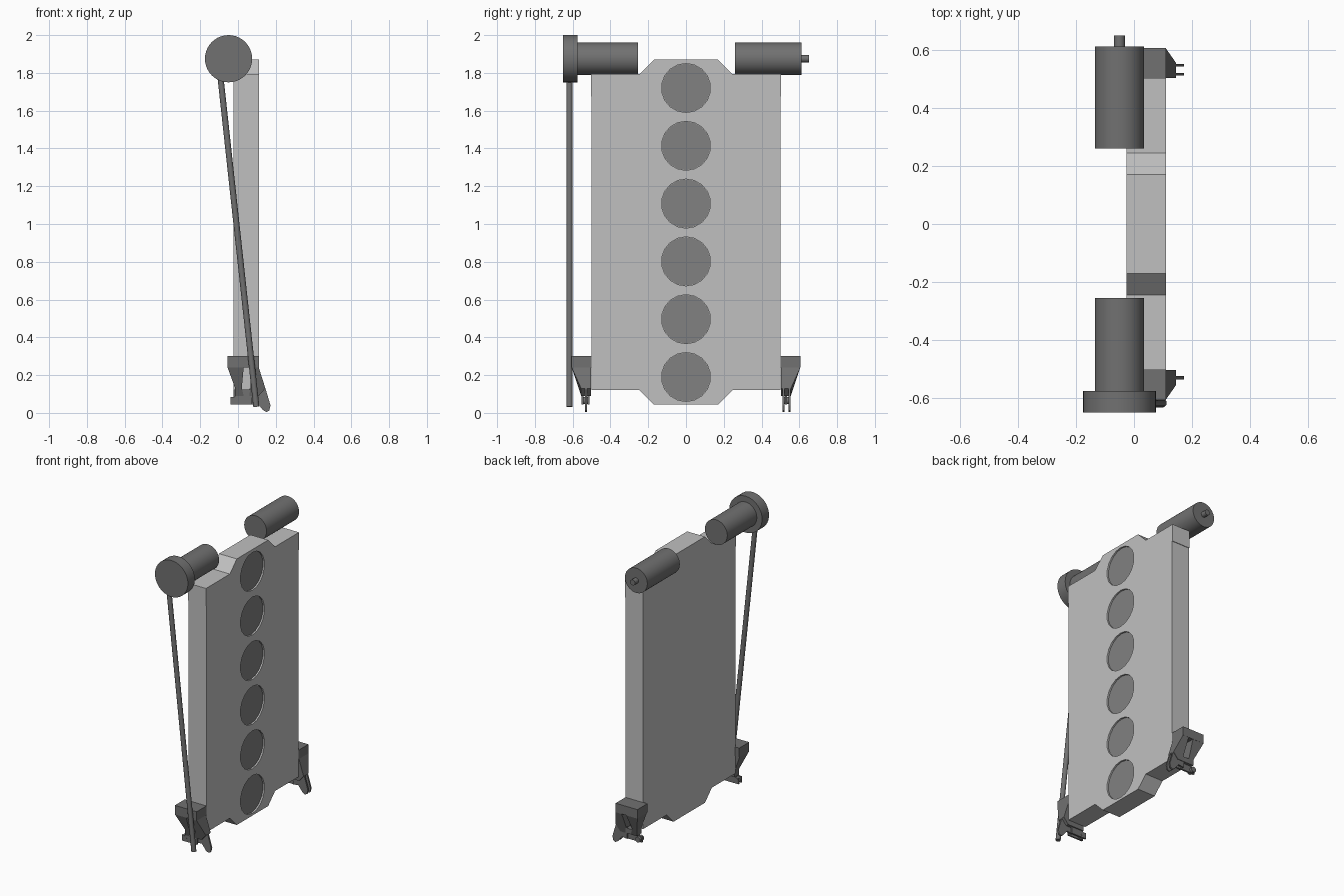
import bpy, bmesh, math
from mathutils import Vector

cube = bpy.data.objects.get("Cube")
if cube:
    bpy.data.objects.remove(cube, do_unlink=True)


def material(name, value):
    m = bpy.data.materials.new(name)
    m.use_nodes = True
    colour = (value, value, value, 1)
    m.diffuse_color = colour
    m.node_tree.nodes["Principled BSDF"].inputs["Base Color"].default_value = colour
    return m


light_grey = material("light grey", 0.53)
mid_grey = material("mid grey", 0.22)
dark_grey = material("dark grey", 0.165)


def finish(name, bm, mat):
    bmesh.ops.recalc_face_normals(bm, faces=bm.faces)
    mesh = bpy.data.meshes.new(name)
    bm.to_mesh(mesh)
    bm.free()
    mesh.materials.append(mat)
    ob = bpy.data.objects.new(name, mesh)
    bpy.context.collection.objects.link(ob)
    return ob


def prism(name, points, axis, lo, hi, mat, reshape=None):
    """Extrude a closed outline along x (outline in y, z) or y (outline in x, z)."""
    bm = bmesh.new()
    place = (lambda a, b: (lo, a, b)) if axis == "x" else (lambda a, b: (a, lo, b))
    face = bm.faces.new([bm.verts.new(place(a, b)) for a, b in points])
    grown = bmesh.ops.extrude_face_region(bm, geom=[face])["geom"]
    for v in grown:
        if isinstance(v, bmesh.types.BMVert):
            if axis == "x":
                v.co.x = hi
            else:
                v.co.y = reshape(v.co) if reshape else hi
    return finish(name, bm, mat)


def rod(name, start, end, radius, sides, mat, smooth=True):
    start, end = Vector(start), Vector(end)
    bm = bmesh.new()
    bmesh.ops.create_cone(bm, cap_ends=True, segments=sides, radius1=radius,
                          radius2=radius, depth=(end - start).length)
    turn = (end - start).to_track_quat("Z", "Y").to_matrix()
    bmesh.ops.rotate(bm, matrix=turn, verts=bm.verts)
    bmesh.ops.translate(bm, vec=(start + end) / 2, verts=bm.verts)
    ob = finish(name, bm, mat)
    if smooth:
        bpy.ops.object.select_all(action="DESELECT")
        ob.select_set(True)
        bpy.context.view_layer.objects.active = ob
        bpy.ops.object.shade_smooth_by_angle(angle=math.radians(35))
    return ob


# Main panel with a raised centre at the top and bottom
half = [(0.5, 0.12), (0.5, 1.795), (0.245, 1.795), (0.17, 1.87)]
low = [(0.17, 0.045), (0.245, 0.12)]
right_side = low + half
outline = right_side + [(-y, z) for y, z in reversed(right_side)]
panel = prism("panel", outline, "x", -0.025, 0.11, light_grey)

# Row of shallow round recesses with darker floors
for i in range(6):
    z = 0.19 + i * 0.306
    cutter = rod("recess_cutter", (0.098, 0, z), (0.15, 0, z), 0.13, 18, light_grey, False)
    cutter.hide_render = True
    cut = panel.modifiers.new("recess", "BOOLEAN")
    cut.operation, cut.object, cut.solver = "DIFFERENCE", cutter, "EXACT"
    bpy.ops.object.select_all(action="DESELECT")
    panel.select_set(True)
    bpy.context.view_layer.objects.active = panel
    bpy.ops.object.modifier_apply(modifier=cut.name)
    bpy.data.objects.remove(cutter, do_unlink=True)
    rod("recess_floor", (0.096, 0, z), (0.1, 0, z), 0.129, 18, mid_grey, False)

# Thin end plates at the upper corners
for side in (-1, 1):
    ends = [(0.499, 1.675), (0.504, 1.675), (0.504, 1.795), (0.499, 1.795)]
    prism("corner_plate", [(side * y, z) for y, z in ends], "x", -0.025, 0.11, light_grey)

# Upper rollers, drive wheel, end pin and slanted rod
AX, AZ = -0.05, 1.875


def axle_part(name, y0, y1, radius):
    rod(name, (AX, y0, AZ), (AX, y1, AZ), radius, 40, dark_grey)


axle_part("front_roller", -0.58, -0.255, 0.085)
axle_part("rear_roller", 0.26, 0.612, 0.085)
axle_part("drive_wheel", -0.65, -0.575, 0.125)
axle_part("end_pin", 0.61, 0.65, 0.019)
rod("slanted_rod", (-0.093, -0.617, 1.78), (0.097, -0.617, 0.032), 0.016, 12, dark_grey)

# Lower brackets: block, tapered slotted legs, hinge plates
block = [(-0.055, 0.24), (0.11, 0.24), (0.11, 0.302), (-0.055, 0.302)]
outer_leg = [(-0.055, 0.24), (-0.015, 0.13), (-0.015, 0.09), (0.03, 0.09),
             (0.02, 0.13), (0.03, 0.24)]
arm_leg = [(0.065, 0.24), (0.11, 0.24), (0.145, 0.13), (0.11, 0.09),
           (0.06, 0.09), (0.065, 0.13)]
bridge = [(0.015, 0.09), (0.07, 0.09), (0.07, 0.125), (0.015, 0.125)]
foot = [(-0.04, 0.045), (0.075, 0.045), (0.075, 0.095), (-0.01, 0.115),
        (-0.018, 0.085), (-0.04, 0.085)]
prong = [(0.06, 0.05), (0.1, 0.055), (0.132, 0.015), (0.15, 0.005), (0.165, 0.012),
         (0.172, 0.04), (0.145, 0.13), (0.06, 0.13)]
# Slices that interlock: single tongue against a double fork
tongue, fork = [(0.524, 0.536)], [(0.511, 0.521), (0.542, 0.552)]

for side, label in ((-1, "front"), (1, "rear")):
    def taper(co):
        return side * (0.555 + 0.05 * min(1, max(0, (co.z - 0.13) / 0.11)))

    inner = side * 0.504
    prism(label + "_bracket_block", block, "y", side * 0.498, side * 0.606, dark_grey)
    for part, pts in (("outer_leg", outer_leg), ("arm_leg", arm_leg), ("bridge", bridge)):
        prism(f"{label}_bracket_{part}", pts, "y", inner, 0, dark_grey, taper)
    arms, feet = (tongue, fork) if side < 0 else (fork, tongue)
    for y0, y1 in arms:
        prism(label + "_hinge_prong", prong, "y", side * y0, side * y1, dark_grey)
    for y0, y1 in feet:
        prism(label + "_hinge_foot", foot, "y", side * y0, side * y1, dark_grey)
    rod(label + "_hinge_pin", (-0.02, side * 0.51, 0.065), (-0.02, side * 0.553, 0.065),
        0.019, 12, dark_grey)
